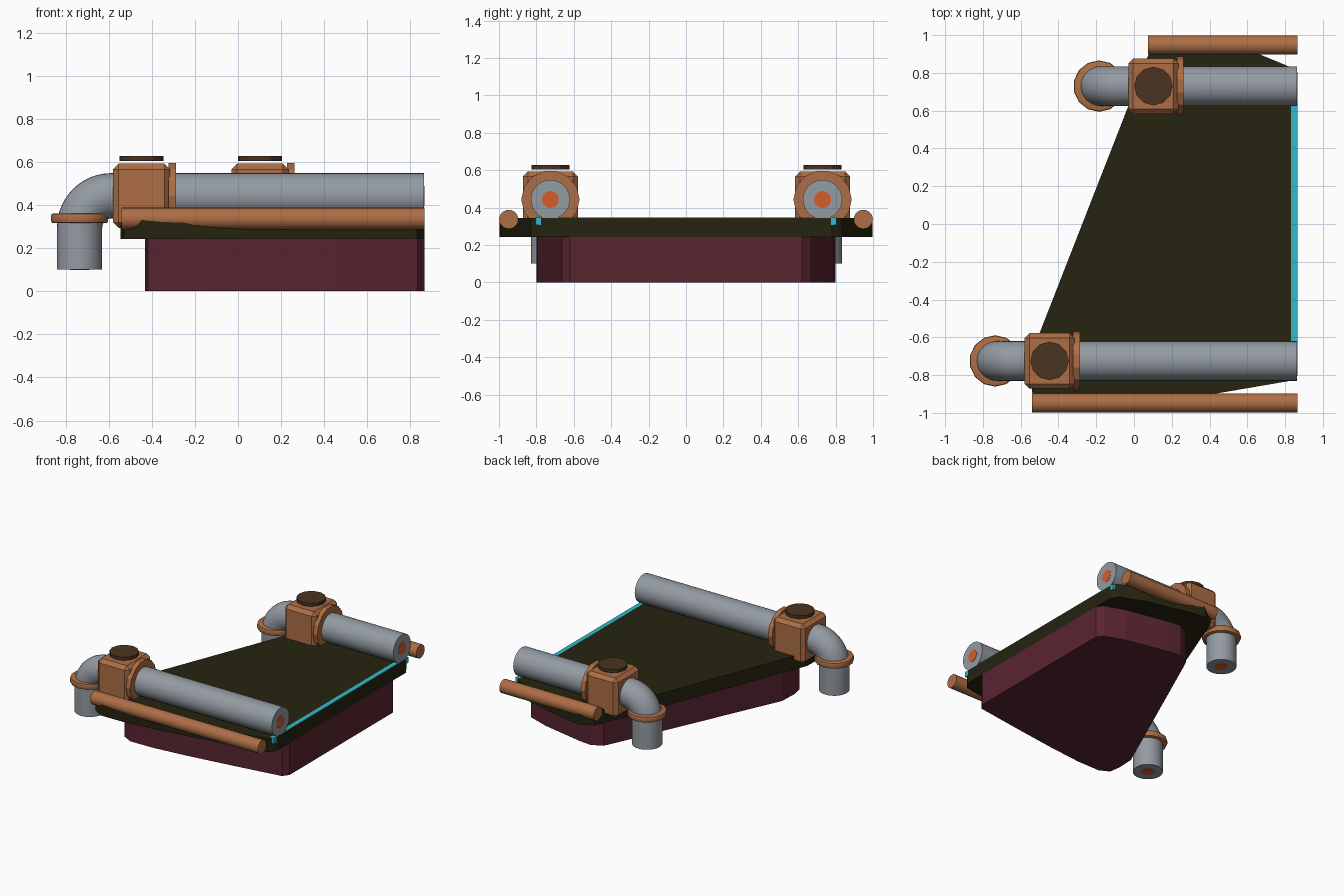
import bpy, bmesh
from math import pi, sin, cos
from mathutils import Vector, Matrix

cube = bpy.data.objects.get("Cube")
if cube:
    bpy.data.objects.remove(cube, do_unlink=True)


def material(name, r, g, b):
    m = bpy.data.materials.new(name)
    m.use_nodes = True
    m.diffuse_color = (r, g, b, 1)
    bsdf = next(n for n in m.node_tree.nodes if n.type == 'BSDF_PRINCIPLED')
    bsdf.inputs["Base Color"].default_value = (r, g, b, 1)
    return m


COPPER = material("copper brown", 0.42, 0.155, 0.06)
GREY = material("steel grey", 0.29, 0.325, 0.36)
OLIVE = material("dark olive", 0.019, 0.017, 0.005)
MAROON = material("dark maroon", 0.1, 0.018, 0.03)
CYAN = material("bright cyan", 0.03, 0.5, 0.62)
CAP = material("dark brown", 0.07, 0.033, 0.014)
ORANGE = material("orange", 0.65, 0.11, 0.025)

END = 0.866      # x of the flush right-hand side
AXIS_Z = 0.443   # height of the pipe centre line
PIPE_R = 0.105


def add(name, bm, mat, smooth=False):
    bmesh.ops.recalc_face_normals(bm, faces=bm.faces)
    mesh = bpy.data.meshes.new(name)
    bm.to_mesh(mesh)
    bm.free()
    mesh.materials.append(mat)
    obj = bpy.data.objects.new(name, mesh)
    bpy.context.collection.objects.link(obj)
    if smooth:
        bpy.ops.object.select_all(action='DESELECT')
        obj.select_set(True)
        bpy.context.view_layer.objects.active = obj
        bpy.ops.object.shade_smooth_by_angle(angle=0.7)
    return obj


def cylinder(name, mat, centre, radius, length, axis='Z', sides=32, bevel=0, smooth=True):
    bm = bmesh.new()
    bmesh.ops.create_cone(bm, cap_ends=True, segments=sides,
                          radius1=radius, radius2=radius, depth=length)
    if bevel:
        rims = [e for e in bm.edges if abs(e.verts[0].co.z - e.verts[1].co.z) < length / 2]
        bmesh.ops.bevel(bm, geom=rims, offset=bevel, segments=2, affect='EDGES', profile=0.5)
    if axis == 'X':
        bm.transform(Matrix.Rotation(pi / 2, 4, 'Y'))
    bm.transform(Matrix.Translation(centre))
    return add(name, bm, mat, smooth)


def box(name, mat, low, high, bevel=0):
    low, high = Vector(low), Vector(high)
    bm = bmesh.new()
    bmesh.ops.create_cube(bm, size=1)
    bm.transform(Matrix.Translation((low + high) / 2) @ Matrix.Diagonal((*(high - low), 1)))
    if bevel:
        bmesh.ops.bevel(bm, geom=bm.edges[:], offset=bevel, segments=1, affect='EDGES')
    return add(name, bm, mat)


def prism(name, mat, outline, low, high):
    bm = bmesh.new()
    face = bm.faces.new([bm.verts.new((x, y, low)) for x, y in outline])
    top = bmesh.ops.extrude_face_region(bm, geom=[face])["geom"]
    for v in top:
        if isinstance(v, bmesh.types.BMVert):
            v.co.z = high
    return add(name, bm, mat)


def bent_pipe(name, x_down, y, bend, bottom, sides=32):
    """Pipe rising from the bottom, turning through a quarter bend and running to the right."""
    steps = 12
    path = [(x_down, bottom, 0)]
    for i in range(steps + 1):
        a = pi / 2 * i / steps
        path.append((x_down + bend - bend * cos(a), AXIS_Z - bend + bend * sin(a), a))
    path.append((END - 0.002, AXIS_Z, pi / 2))
    bm = bmesh.new()
    rings = []
    for px, pz, a in path:
        ring = []
        for k in range(sides):
            t = 2 * pi * k / sides
            u, w = PIPE_R * cos(t), PIPE_R * sin(t)
            ring.append(bm.verts.new((px - u * cos(a), y + w, pz + u * sin(a))))
        rings.append(ring)
    for lower, upper in zip(rings, rings[1:]):
        for k in range(sides):
            n = (k + 1) % sides
            bm.faces.new((lower[k], lower[n], upper[n], upper[k]))
    bm.faces.new(rings[0])
    bm.faces.new(rings[-1])
    return add(name, bm, GREY, True)


# Deck plate and the narrower base beneath it
deck = [(END, -0.775), (0.83, -0.83), (0.42, -0.9), (0.04, -0.96), (-0.25, -0.995),
        (-0.45, -0.998), (-0.53, -0.95), (-0.545, -0.85), (-0.54, -0.68),
        (0.07, 0.88), (0.1, 0.95), (0.19, 0.998), (0.3, 0.985),
        (0.66, 0.9), (0.83, 0.83), (END, 0.775)]
prism("deck_plate", OLIVE, deck, 0.243, 0.345)
base = [(END - (END - x) * 0.92, y * 0.8) for x, y in deck]
prism("base_block", MAROON, base, 0, 0.243)

# Light strip along the right-hand edge
box("edge_strip", CYAN, (0.83, -0.805, 0.307), (END - 0.001, 0.805, 0.348))

# Two valve and pipe assemblies; the rear one is shorter
for side, y, shift in (("front", -0.725, 0), ("rear", 0.73, 0.55)):
    x_down = shift - 0.735
    bent_pipe(side + "_pipe", x_down, y, 0.147, 0.1)
    cylinder(side + "_elbow_flange", COPPER, (x_down, y, 0.338), 0.136, 0.045,
             sides=14, bevel=0.01)
    box(side + "_valve_body", COPPER, (shift - 0.58, y - 0.147, 0.293),
        (shift - 0.315, y + 0.147, 0.592), 0.026)
    cylinder(side + "_valve_flange", COPPER, (shift - 0.305, y, AXIS_Z), 0.156, 0.036,
             axis='X', sides=14, smooth=False)
    cylinder(side + "_valve_cap", CAP, (shift - 0.447, y, 0.616), 0.102, 0.024,
             sides=12, smooth=False)
    cylinder(side + "_pipe_core", ORANGE, (END - 0.002, y, AXIS_Z), 0.045, 0.004, axis='X')
    cylinder(side + "_outlet_core", ORANGE, (x_down, y, 0.1), 0.045, 0.004)

# Side rails
for side, y, start in (("front", -0.948, -0.54), ("rear", 0.948, 0.075)):
    cylinder(side + "_rail", COPPER, ((start + END) / 2, y, 0.337), 0.051, END - start,
             axis='X', sides=20)
